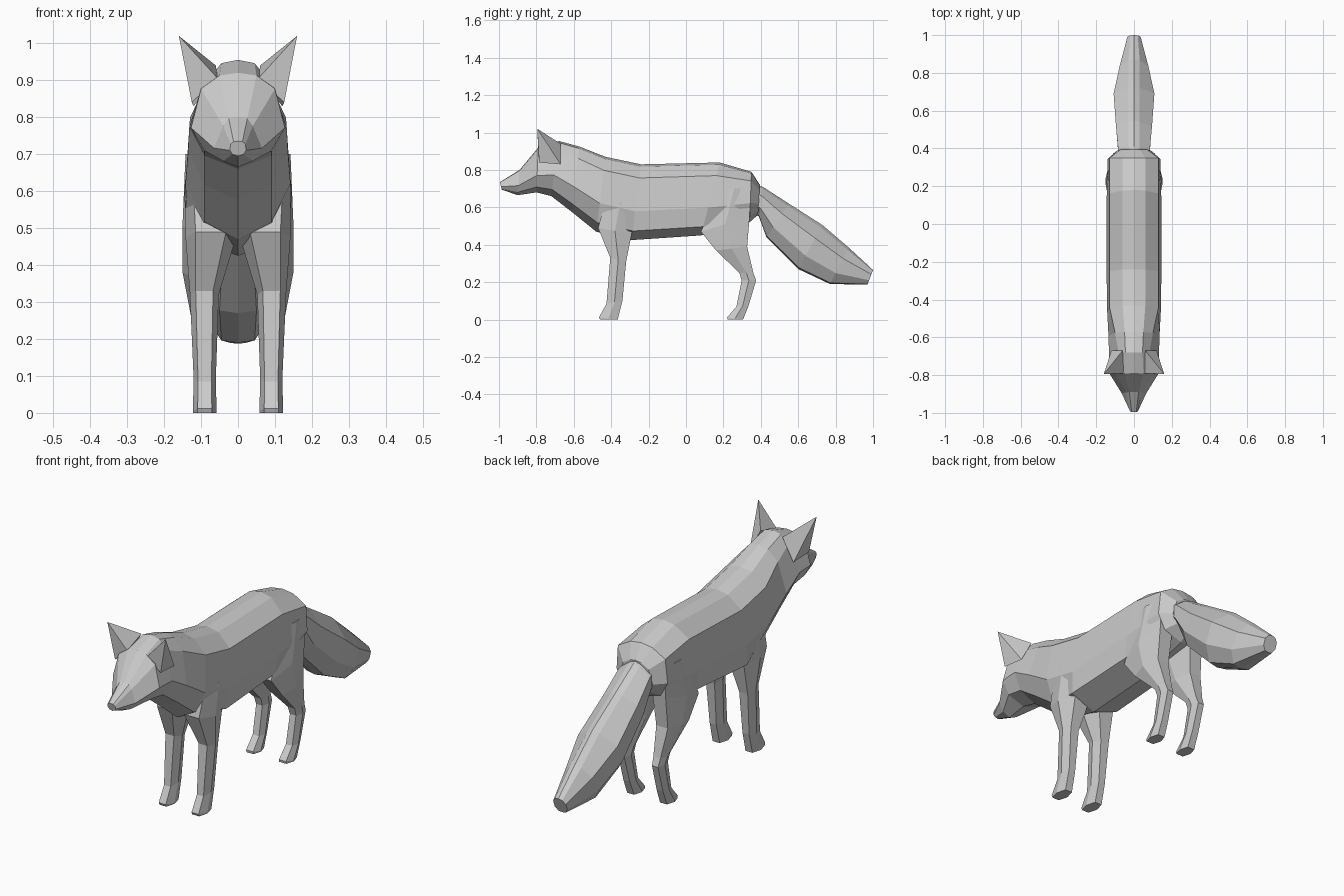
import bpy, bmesh


def loft(name, rings, mirror=False):
    """Skin a list of equally sized closed rings, cap both ends."""
    bm = bmesh.new()
    rows = [[bm.verts.new(p) for p in r] for r in rings]
    n = len(rows[0])
    for a, b in zip(rows, rows[1:]):
        for i in range(n):
            j = (i + 1) % n
            bm.faces.new((a[i], a[j], b[j], b[i]))
    bm.faces.new(rows[0])
    bm.faces.new(rows[-1])
    return finish(name, bm, mirror)


def finish(name, bm, mirror):
    bmesh.ops.remove_doubles(bm, verts=bm.verts, dist=0.0005)
    bmesh.ops.recalc_face_normals(bm, faces=bm.faces)
    me = bpy.data.meshes.new(name)
    bm.to_mesh(me)
    bm.free()
    ob = bpy.data.objects.new(name, me)
    bpy.context.collection.objects.link(ob)
    if mirror:
        ob.modifiers.new("mirror", 'MIRROR').use_mirror_merge = False
    return ob


def trunk_ring(top, bottom, widths, fractions):
    """Symmetric ring from a top (y, z) to a bottom (y, z) with half widths."""
    half = [(w, top[0] + (bottom[0] - top[0]) * f, top[1] + (bottom[1] - top[1]) * f)
            for w, f in zip(widths, fractions)]
    return [(0, *top)] + half + [(0, *bottom)] + [(-x, y, z) for x, y, z in reversed(half)]


def leg_ring(front, back, x0, x1):
    """Six-sided ring between a front (y, z) and a back (y, z)."""
    d = (x1 - x0) * 0.2
    my, mz = (front[0] + back[0]) / 2, (front[1] + back[1]) / 2
    return [(x0, my, mz), (x0 + d, *front), (x1 - d, *front),
            (x1, my, mz), (x1 - d, *back), (x0 + d, *back)]


# body, neck and head
F = (0.03, 0.18, 0.62, 0.88)
body = [
    ((0.395, 0.72), (0.385, 0.56), (.03, .07, .09, .06)),
    ((0.35, 0.79), (0.34, 0.52), (.06, .13, .14, .10)),
    ((0.18, 0.84), (0.08, 0.45), (.06, .13, .145, .13)),
    ((-0.24, 0.83), (-0.29, 0.425), (.06, .13, .145, .135)),
    ((-0.43, 0.87), (-0.48, 0.47), (.06, .13, .142, .09)),
    ((-0.57, 0.925), (-0.61, 0.575), (.05, .10, .135, .09)),
    ((-0.68, 0.955), (-0.72, 0.66), (.045, .08, .132, .09)),
    ((-0.79, 0.92), (-0.80, 0.68), (.05, .10, .127, .09)),
    ((-0.89, 0.80), (-0.90, 0.665), (.025, .04, .065, .04)),
    ((-0.995, 0.735), (-0.985, 0.695), (.012, .02, .022, .015)),
]
loft("body_and_head", [trunk_ring(t, b, w, F) for t, b, w in body])

# bushy tail
T = (0.06, 0.3, 0.7, 0.97)
tail = [
    ((0.37, 0.72), (0.36, 0.57), (.03, .08, .08, .03)),
    ((0.41, 0.71), (0.39, 0.55), (.03, .085, .085, .03)),
    ((0.55, 0.62), (0.43, 0.44), (.03, .095, .09, .04)),
    ((0.73, 0.505), (0.60, 0.27), (.03, .108, .10, .05)),
    ((0.87, 0.385), (0.77, 0.19), (.03, .075, .08, .045)),
    ((1.0, 0.265), (0.97, 0.187), (.02, .035, .035, .02)),
]
loft("tail", [trunk_ring(t, b, w, T) for t, b, w in tail])

# front legs
front = [
    ((-0.43, 0.64), (-0.27, 0.62), .04, .143),
    ((-0.47, 0.49), (-0.29, 0.46), .005, .142),
    ((-0.405, 0.33), (-0.32, 0.31), .052, .13),
    ((-0.425, 0.085), (-0.34, 0.10), .06, .12),
    ((-0.465, 0.012), (-0.365, 0.0), .058, .122),
    ((-0.46, 0.0), (-0.365, 0.0), .058, .122),
]
loft("front_leg", [leg_ring(*r) for r in front], mirror=True)

# hind legs
hind = [
    ((0.17, 0.70), (0.345, 0.70), .05, .142),
    ((0.08, 0.47), (0.34, 0.55), .03, .15),
    ((0.16, 0.37), (0.327, 0.39), .045, .15),
    ((0.285, 0.25), (0.36, 0.25), .06, .125),
    ((0.298, 0.21), (0.375, 0.21), .065, .12),
    ((0.27, 0.07), (0.335, 0.075), .062, .12),
    ((0.22, 0.012), (0.305, 0.0), .058, .122),
    ((0.222, 0.0), (0.305, 0.0), .058, .122),
]
loft("hind_leg", [leg_ring(*r) for r in hind], mirror=True)

# ears
bm = bmesh.new()
tip = bm.verts.new((0.16, -0.795, 1.02))
base = [bm.verts.new(p) for p in
        ((.055, -.79, .905), (.125, -.785, .84), (.12, -.67, .83), (.06, -.67, .94))]
for i in range(4):
    bm.faces.new((base[i], base[(i + 1) % 4], tip))
bm.faces.new(base)
finish("ear", bm, True)
